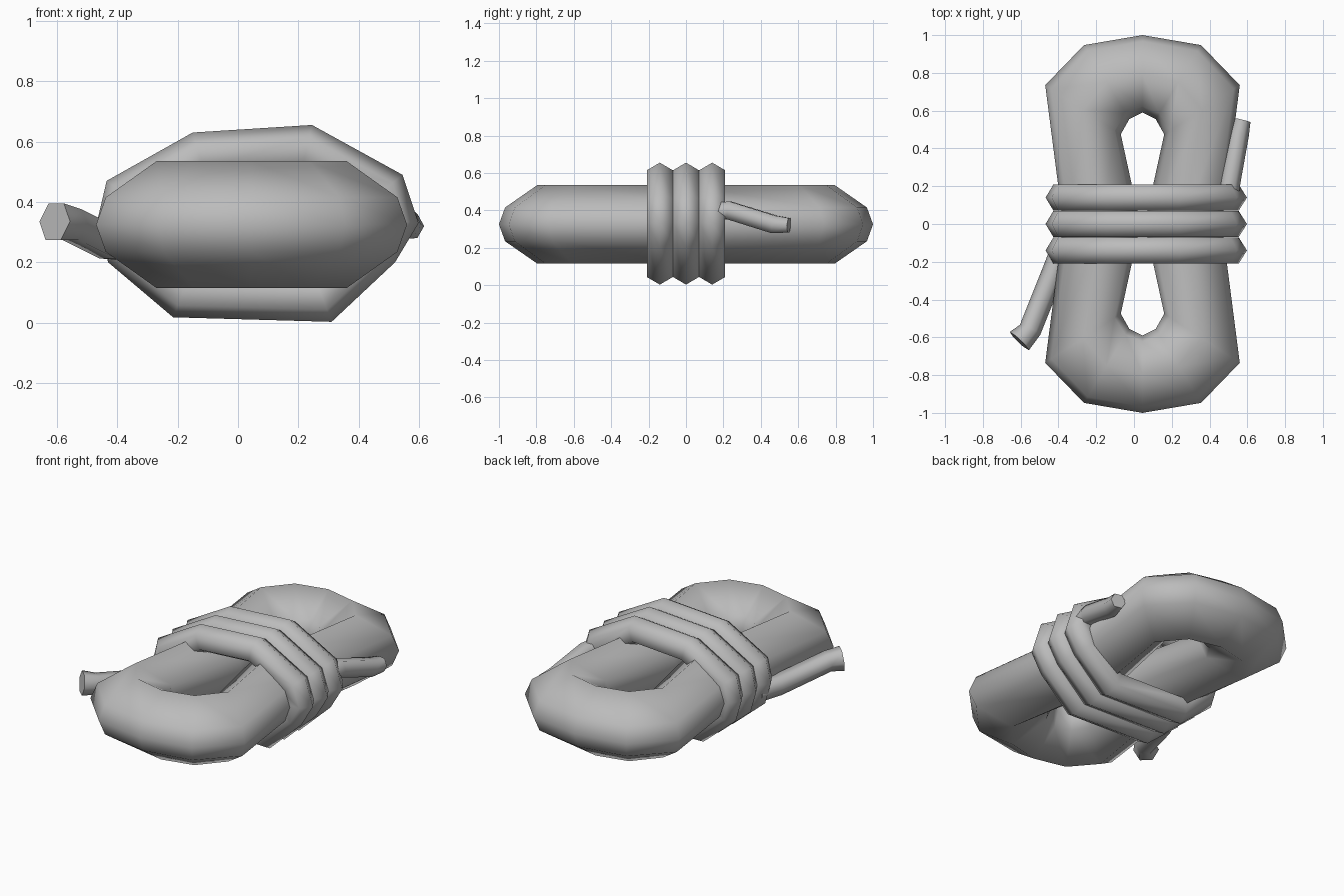
import bpy, math
from mathutils import Vector

cube = bpy.data.objects.get("Cube")
if cube:
    bpy.data.objects.remove(cube, do_unlink=True)

rope_mat = bpy.data.materials.new("rope grey")
GREY = (0.5, 0.5, 0.5, 1)
rope_mat.use_nodes = True
rope_mat.diffuse_color = GREY
rope_mat.node_tree.nodes["Principled BSDF"].inputs["Base Color"].default_value = GREY


def skin(name, rings, closed):
    """Skin a list of equal point rings into a smooth tube."""
    n, m = len(rings[0]), len(rings)
    verts = [p for ring in rings for p in ring]
    faces = []
    for i in range(m if closed else m - 1):
        a, b = i * n, (i + 1) % m * n
        for j in range(n):
            k = (j + 1) % n
            faces.append((a + j, a + k, b + k, b + j))
    if not closed:
        faces += [tuple(range(n))[::-1], tuple(range((m - 1) * n, m * n))]
    mesh = bpy.data.meshes.new(name)
    mesh.from_pydata(verts, [], faces)
    mesh.materials.append(rope_mat)
    obj = bpy.data.objects.new(name, mesh)
    bpy.context.collection.objects.link(obj)
    bpy.ops.object.select_all(action='DESELECT')
    obj.select_set(True)
    bpy.context.view_layer.objects.active = obj
    bpy.ops.object.mode_set(mode='EDIT')
    bpy.ops.mesh.select_all(action='SELECT')
    bpy.ops.mesh.normals_make_consistent(inside=False)
    bpy.ops.object.mode_set(mode='OBJECT')
    bpy.ops.object.shade_smooth_by_angle(angle=math.radians(80))
    return obj


# Main loop: outer and inner edge of one quarter, mirrored all round
MID_X, MID_Z, HALF_Z = 0.045, 0.325, 0.21
end, shoulder, corner, waist = (
    (0, 1.0, 0, 0.59), (0.31, 0.947, 0.07, 0.555),
    (0.515, 0.735, 0.115, 0.475), (0.42, 0, 0.011, 0))


def flip(station, sx, sy):
    return [v * s for v, s in zip(station, (sx, sy, sx, sy))]


stations = [end, shoulder, corner, waist,
            flip(corner, 1, -1), flip(shoulder, 1, -1), flip(end, 1, -1),
            flip(shoulder, -1, -1), flip(corner, -1, -1), flip(waist, -1, 1),
            flip(corner, -1, 1), flip(shoulder, -1, 1)]
section = [(1, 0), (0.84, 0.43), (0, 1), (-0.84, 0.43),
           (-1, 0), (-0.84, -0.43), (0, -1), (0.84, -0.43)]
rings = []
for ox, oy, ix, iy in stations:
    outer, inner = Vector((ox, oy, 0)), Vector((ix, iy, 0))
    centre, reach = (outer + inner) / 2, (outer - inner) / 2
    rings.append([centre + reach * u + Vector((MID_X, 0, MID_Z + HALF_Z * v))
                  for u, v in section])
skin("main_loop", rings, True)

# Binding: three hexagonal coils around the waist
outline = [Vector(p) for p in (
    (-0.435, 0.47), (-0.15, 0.63), (0.245, 0.655), (0.545, 0.49), (0.598, 0.33),
    (0.52, 0.2), (0.31, 0.003), (-0.215, 0.018), (-0.43, 0.2), (-0.468, 0.33))]
COIL_R, COIL_STEP = 0.08, 0.14
for name, y in (("front", -COIL_STEP), ("middle", 0), ("back", COIL_STEP)):
    rings = []
    for i, p in enumerate(outline):
        before = (p - outline[i - 1]).normalized()
        after = (outline[(i + 1) % len(outline)] - p).normalized()
        along = (before + after).normalized()
        outward = Vector((-along.y, along.x)) / along.dot(after)
        ring = []
        for k in range(6):
            a = math.radians(60 * k)
            q = p + outward * COIL_R * (math.cos(a) - 1)
            ring.append(Vector((q.x, y + COIL_R * math.sin(a), q.y)))
        rings.append(ring)
    skin(name + "_binding_coil", rings, True)


# Loose rope ends leaving the binding
def rope_end(name, path, radii):
    pts = [Vector(p) for p in path]
    rings = []
    for i, p in enumerate(pts):
        along = pts[min(i + 1, len(pts) - 1)] - pts[max(i - 1, 0)]
        side = along.cross(Vector((0, 0, 1))).normalized()
        up = side.cross(along).normalized()
        rings.append([p + radii[i] * (side * math.cos(t) + up * math.sin(t))
                      for t in (math.radians(60 * k) for k in range(6))])
    skin(name, rings, False)


rope_end("right_rope_end",
         [(-0.38, -0.13, 0.26), (-0.43, -0.26, 0.265),
          (-0.55, -0.56, 0.325), (-0.607, -0.62, 0.335)],
         (0.06, 0.06, 0.06, 0.07))
rope_end("left_rope_end",
         [(0.49, 0.13, 0.39), (0.51, 0.23, 0.4),
          (0.553, 0.47, 0.325), (0.573, 0.55, 0.32)],
         (0.06, 0.055, 0.055, 0.045))
